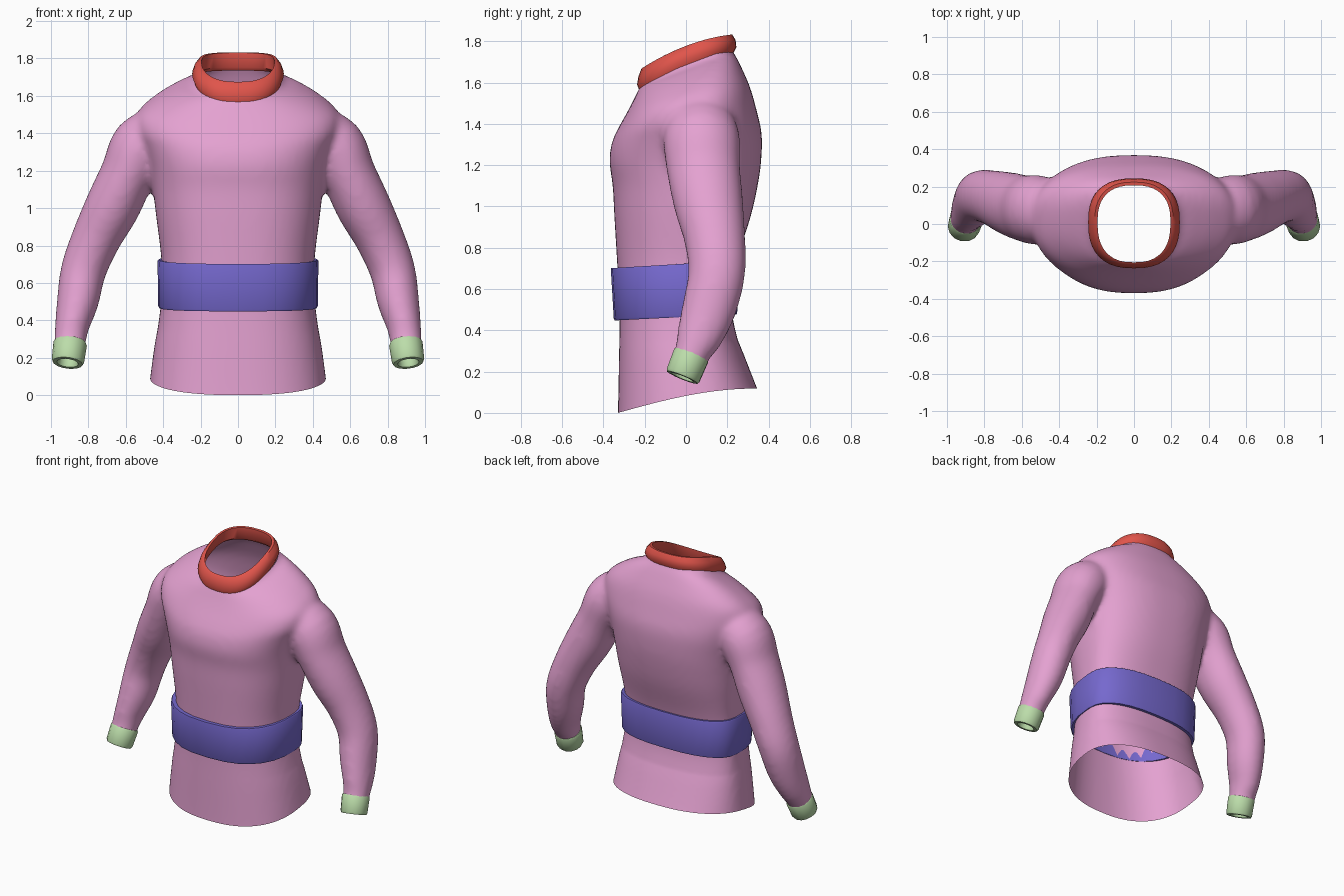
import bpy, bmesh, math
from mathutils import Vector

if "Cube" in bpy.data.objects:
    bpy.data.objects.remove(bpy.data.objects["Cube"])

def material(name, col):
    m = bpy.data.materials.new(name)
    m.diffuse_color = (*col, 1)
    m.use_nodes = True
    m.node_tree.nodes["Principled BSDF"].inputs["Base Color"].default_value = m.diffuse_color
    return m

PINK = material("pink", (0.78, 0.36, 0.64))
RED = material("red", (0.75, 0.09, 0.07))
BLUE = material("blue", (0.18, 0.14, 0.62))
GREEN = material("green", (0.50, 0.72, 0.40))

def resample(rows, k):
    """Catmull-Rom interpolation of a table of parameters."""
    out = []
    for i in range(len(rows) - 1):
        p0, p1, p2 = rows[max(i - 1, 0)], rows[i], rows[i + 1]
        p3 = rows[min(i + 2, len(rows) - 1)]
        for j in range(k):
            t = j / k
            out.append([0.5 * (2 * b + (c - a) * t + (2 * a - 5 * b + 4 * c - d) * t * t
                        + (3 * b - a - 3 * c + d) * t ** 3)
                        for a, b, c, d in zip(p0, p1, p2, p3)])
    return out + [list(rows[-1])]

def spow(v, n):
    return math.copysign(abs(v) ** (2 / n), v)

def body_ring(row, n, sides, cy=0.04, bow=0):
    """Tilted superellipse: height, tilt, half width, front y, back y."""
    z, tilt, a, yf, yb = row
    pts = []
    for i in range(sides):
        th = 2 * math.pi * i / sides
        s = spow(math.sin(th), n)
        y = cy + s * ((yb - cy) if s > 0 else (cy - yf))
        pts.append(Vector((a * spow(math.cos(th), n), y, z + tilt * y - bow * y * y)))
    return pts

def tube_ring(c, axis, ru, rv, sides, sx):
    """Ellipse across a path, mirrored by sx."""
    u = axis.cross(Vector((0, 1, 0))).normalized()
    v = axis.cross(u).normalized()
    pts = []
    for i in range(sides):
        th = 2 * math.pi * i / sides
        p = c + u * ru * math.cos(th) + v * rv * math.sin(th)
        pts.append(Vector((p.x * sx, p.y, p.z)))
    return pts

def loft(bm, rings, loop=False):
    """Skin rings; loop joins last to first, otherwise the ends are capped."""
    vs = [[bm.verts.new(p) for p in r] for r in rings]
    n = len(vs[0])
    pairs = list(zip(vs, vs[1:])) + ([(vs[-1], vs[0])] if loop else [])
    for a, b in pairs:
        for i in range(n):
            bm.faces.new((a[i], a[(i + 1) % n], b[(i + 1) % n], b[i]))
    if not loop:
        bm.faces.new(vs[0][::-1])
        bm.faces.new(vs[-1])

def finish(bm, name, mat, angle=None):
    bmesh.ops.recalc_face_normals(bm, faces=bm.faces[:])
    me = bpy.data.meshes.new(name)
    bm.to_mesh(me)
    bm.free()
    me.materials.append(mat)
    ob = bpy.data.objects.new(name, me)
    bpy.context.collection.objects.link(ob)
    if angle:
        bpy.ops.object.select_all(action='DESELECT')
        ob.select_set(True)
        bpy.context.view_layer.objects.active = ob
        bpy.ops.object.shade_smooth_by_angle(angle=math.radians(angle))
    return ob

# Shirt body volume
torso = [(-.08, 0, .475, -.335, .37), (0, 0, .47, -.33, .345), (.25, 0, .445, -.325, .28),
         (.45, 0, .417, -.322, .228), (.6, 0, .407, -.327, .22), (.75, 0, .412, -.335, .25),
         (.95, 0, .437, -.347, .313), (1.1, 0, .455, -.355, .347), (1.22, 0, .475, -.371, .364),
         (1.33, .05, .51, -.358, .367), (1.42, .12, .545, -.327, .343), (1.51, .2, .53, -.287, .312),
         (1.59, .28, .43, -.252, .272), (1.645, .34, .32, -.23, .242),
         (1.68, .38, .235, -.215, .22), (1.77, .38, .22, -.21, .215)]
bm = bmesh.new()
loft(bm, [body_ring(r, 2.4, 64) for r in resample(torso, 4)])

# Sleeve volumes: centre, radius in front view, radius in side view
sleeve = [(.38, .07, 1.43, .13, .15), (.51, .075, 1.335, .165, .185), (.59, .085, 1.18, .147, .178),
          (.67, .11, 1.01, .147, .168), (.757, .14, .84, .132, .148), (.825, .148, .67, .122, .138),
          (.857, .11, .5, .112, .131), (.887, .065, .37, .092, .112),
          (.898, .03, .29, .085, .088), (.908, -.005, .2, .08, .08)]
path = resample(sleeve, 4)
for sx in (1, -1):
    rings = []
    for i, r in enumerate(path):
        a, b = path[max(i - 1, 0)], path[min(i + 1, len(path) - 1)]
        rings.append(tube_ring(Vector(r[:3]), Vector(b[:3]) - Vector(a[:3]), r[3], r[4], 32, sx))
    loft(bm, rings)
shirt = finish(bm, "shirt", PINK)

# Fuse body and sleeves into one soft cloth surface
m = shirt.modifiers.new("fuse", 'REMESH')
m.mode = 'VOXEL'
m.voxel_size = 0.018
m = shirt.modifiers.new("soften", 'SMOOTH')
m.factor = 0.5
m.iterations = 10
dg = bpy.context.evaluated_depsgraph_get()
fused = bpy.data.meshes.new_from_object(shirt.evaluated_get(dg))
shirt.modifiers.clear()

# Open the neck, hem and sleeve ends
def cut(bm, co, no, test):
    faces = [f for f in bm.faces if test(f.calc_center_median())]
    geom = set(faces)
    for f in faces:
        geom.update(f.edges)
        geom.update(f.verts)
    bmesh.ops.bisect_plane(bm, geom=list(geom), plane_co=co, plane_no=no, clear_outer=True)

bm = bmesh.new()
bm.from_mesh(fused)
cut(bm, (0, 0, 1.685), Vector((0, -.38, 1)).normalized(), lambda c: c.z > 1.45 and abs(c.x) < .3)
cut(bm, (0, 0, 0), (0, 0, -1), lambda c: c.z < .3 and abs(c.x) < .6)
for sx in (1, -1):
    cut(bm, (.904 * sx, .012, .245), Vector((.1 * sx, -.36, -.93)),
        lambda c: c.z < .4 and c.x * sx > .65)
# Hem rises towards the back
for v in bm.verts:
    if abs(v.co.x) < .6 and v.co.z < .35:
        t = min(max((v.co.y + .33) / .67, 0), 1)
        v.co.z += .118 * math.sin(t * math.pi / 2) * (1 - v.co.z / .35)
bm.to_mesh(shirt.data)
bm.free()
for p in shirt.data.polygons:
    p.use_smooth = True
    p.material_index = 0

# Collar
bm = bmesh.new()
collar = [(1.68, .38, .232, -.227, .226), (1.715, .38, .245, -.237, .244),
          (1.75, .38, .232, -.23, .24), (1.778, .38, .21, -.216, .224),
          (1.778, .38, .195, -.205, .207), (1.70, .38, .205, -.208, .208)]
loft(bm, [body_ring(r, 2.5, 40, .01, .6) for r in collar], True)
finish(bm, "collar", RED, 50)

# Belt
bm = bmesh.new()
belt = [(.465, .05, .422, -.345, .245), (.475, .05, .427, -.35, .248),
        (.715, .06, .43, -.364, .268), (.723, .06, .425, -.362, .265),
        (.72, .06, .402, -.335, .235), (.467, .05, .402, -.32, .22)]
loft(bm, [body_ring(r, 2.5, 28) for r in belt], True)
finish(bm, "belt", BLUE, 40)

# Cuffs
top, end = Vector((.896, .028, .285)), Vector((.911, -.018, .172))
for sx, side in ((1, "left"), (-1, "right")):
    bm = bmesh.new()
    prof = [(0, .084), (.08, .09), (.9, .087), (1, .081), (1, .058), (.9, .053), (.1, .055), (0, .06)]
    loft(bm, [tube_ring(top.lerp(end, t), end - top, r, r, 14, sx) for t, r in prof], True)
    finish(bm, side + "_cuff", GREEN, 40)
